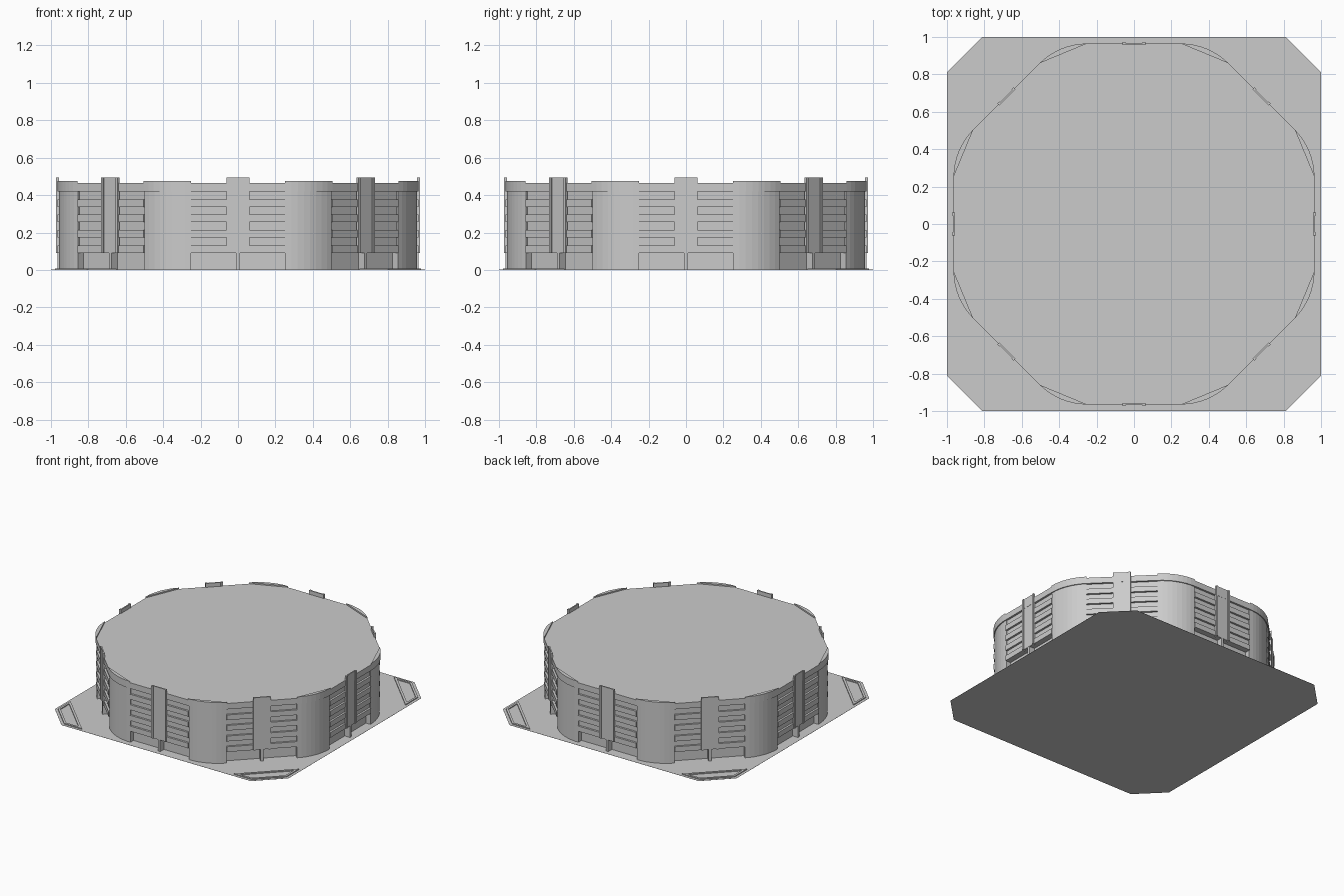
import bpy, bmesh, math
from mathutils import Matrix

cube = bpy.data.objects.get("Cube")
if cube:
    bpy.data.objects.remove(cube, do_unlink=True)

mat = bpy.data.materials.new("concrete_grey")
mat.use_nodes = True
GREY = (0.6, 0.6, 0.6, 1)
mat.diffuse_color = GREY
for node in mat.node_tree.nodes:
    if node.type == 'BSDF_PRINCIPLED':
        node.inputs["Base Color"].default_value = GREY

APO = 0.965      # distance from the centre to each facade
HALF = 0.25      # half width of the flat facade
RAD = (APO * math.tan(math.pi / 8) - HALF) / math.tan(math.pi / 8)
BAND, ROOF = 0.42, 0.465
SIDES = 8


def prism(bm, pts, z0, z1):
    """Extrude a plan outline between two heights."""
    low = [bm.verts.new((x, y, z0)) for x, y in pts]
    top = [bm.verts.new((x, y, z1)) for x, y in pts]
    bm.faces.new(low)
    bm.faces.new(top)
    n = len(pts)
    for i in range(n):
        j = (i + 1) % n
        bm.faces.new((low[i], low[j], top[j], top[i]))


def box(bm, x0, x1, y0, y1, z0, z1):
    prism(bm, [(x0, y0), (x1, y0), (x1, y1), (x0, y1)], z0, z1)


def finish(name, bm, copies=1):
    """Repeat the geometry around z and store it as an object."""
    geom = bm.verts[:] + bm.edges[:] + bm.faces[:]
    for i in range(1, copies):
        new = bmesh.ops.duplicate(bm, geom=geom)["geom"]
        verts = [v for v in new if isinstance(v, bmesh.types.BMVert)]
        bmesh.ops.rotate(bm, verts=verts, cent=(0, 0, 0),
                         matrix=Matrix.Rotation(i * math.tau / copies, 3, 'Z'))
    bmesh.ops.recalc_face_normals(bm, faces=bm.faces[:])
    mesh = bpy.data.meshes.new(name)
    bm.to_mesh(mesh)
    bm.free()
    mesh.materials.append(mat)
    bpy.context.collection.objects.link(bpy.data.objects.new(name, mesh))


def turn(x, y, a):
    return (x * math.cos(a) - y * math.sin(a), x * math.sin(a) + y * math.cos(a))


def ring(inset):
    """Sixteen-sided plan: flat facades joined by corner chords."""
    return [turn(x, APO - inset, k * math.tau / SIDES)
            for k in range(SIDES) for x in (HALF, -HALF)]


def arc(inset, steps=8):
    pts = []
    for i in range(steps + 1):
        a = math.pi / 2 - math.pi / 4 * i / steps
        pts.append((HALF + (RAD - inset) * math.cos(a),
                    APO - RAD + (RAD - inset) * math.sin(a)))
    return pts


# Chamfered ground plate
bm = bmesh.new()
prism(bm, [turn(x, 1, k * math.tau / 4) for k in range(4) for x in (0.81, -0.81)], 0, 0.001)
finish("ground_plate", bm)

# Raised kerbs framing the corner beds
bm = bmesh.new()
outer = [(0.65, 0.978), (0.803, 0.978), (0.978, 0.803), (0.978, 0.65)]
inner = [(0.69, 0.962), (0.796, 0.962), (0.962, 0.796), (0.962, 0.69)]
for i in range(4):
    j = (i + 1) % 4
    prism(bm, [outer[i], outer[j], inner[j], inner[i]], 0, 0.008)
finish("bed_kerbs", bm, 4)

# Core walls behind the openings, and the roof slab
bm = bmesh.new()
prism(bm, ring(0.045), 0, 0.09)
finish("ground_floor_wall", bm)
bm = bmesh.new()
prism(bm, ring(0.015), 0.09, BAND)
finish("window_wall", bm)
bm = bmesh.new()
prism(bm, ring(0), BAND, ROOF)
finish("roof_slab", bm)

# Curved corner walls and the slightly proud band over them
bm = bmesh.new()
back = [turn(-HALF, 0.9, -math.pi / 4), (HALF, 0.9)]
prism(bm, arc(0.007) + back, 0, BAND)
finish("corner_walls", bm, SIDES)
bm = bmesh.new()
prism(bm, arc(0), BAND, 0.475)
finish("corner_bands", bm, SIDES)

# Spandrels between the window strips
bm = bmesh.new()
for z0, z1 in ((0.09, 0.13), (0.172, 0.213), (0.255, 0.295), (0.336, 0.376)):
    for s in (-1, 1):
        xs = sorted((s * 0.06, s * HALF))
        box(bm, *xs, 0.91, APO, z0, z1)
finish("spandrels", bm, SIDES)

# Pilasters with edge ribs, rising above the roof, on a slim post
bm = bmesh.new()
box(bm, -0.05, 0.05, 0.92, APO + 0.001, 0.09, BAND)
box(bm, -0.05, 0.05, 0.958, APO + 0.002, BAND, 0.495)
for s in (-1, 1):
    xs = sorted((s * 0.046, s * 0.062))
    box(bm, *xs, 0.957, 0.973, 0.09, 0.495)
finish("pilasters", bm, SIDES)
bm = bmesh.new()
box(bm, -0.01, 0.01, 0.91, APO, 0, 0.09)
finish("entrance_posts", bm, SIDES)
